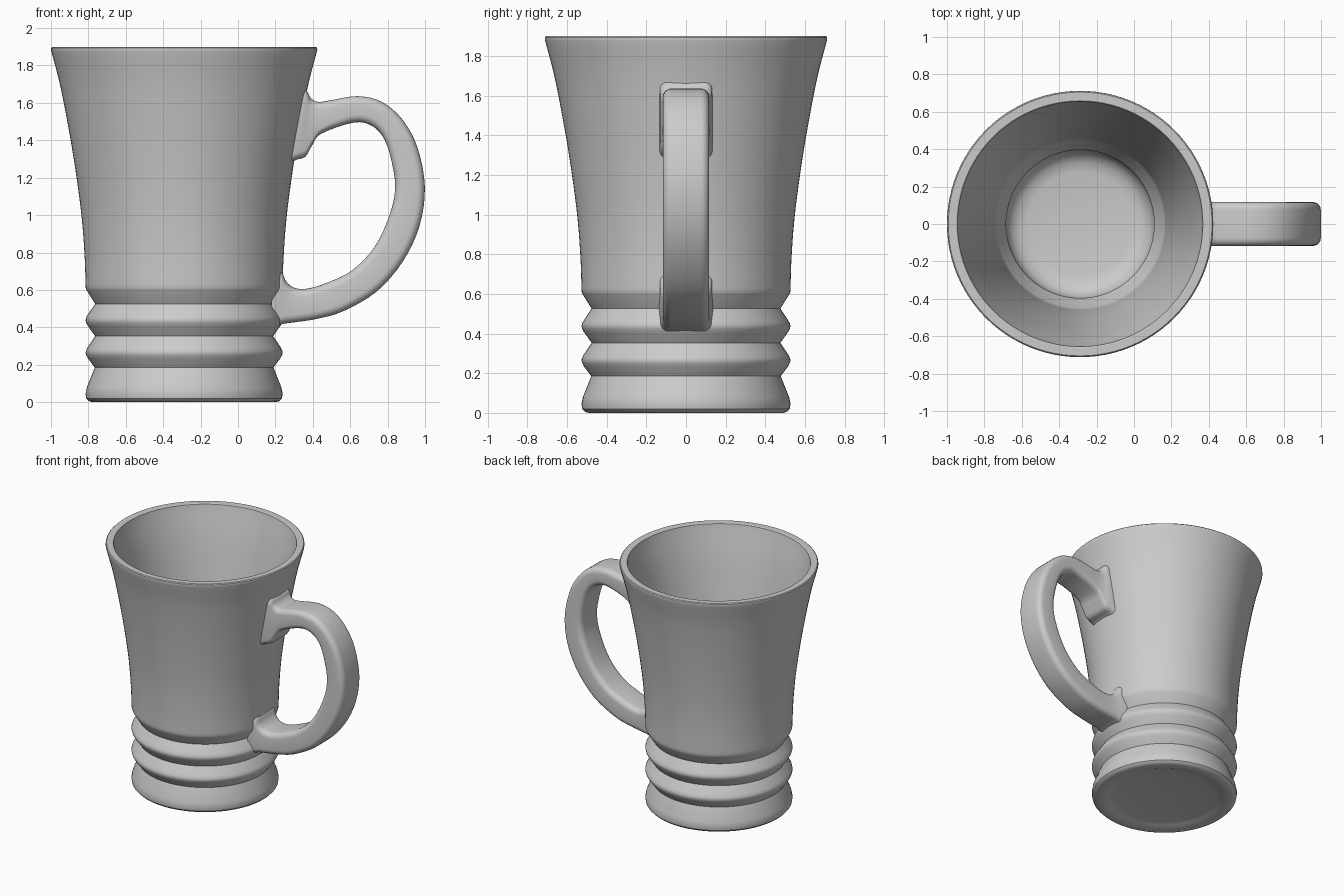
import bpy, bmesh, math
from mathutils import Vector

CX = -0.288  # axis of the cup


def spline(pts, n):
    """Catmull-Rom through tuples of any dimension, n samples per span."""
    p = [Vector(q) for q in pts]
    p = [2 * p[0] - p[1]] + p + [2 * p[-1] - p[-2]]
    out = []
    for i in range(1, len(p) - 2):
        a, b, c, d = p[i - 1:i + 3]
        for k in range(n):
            t = k / n
            out.append(0.5 * (2 * b + (c - a) * t + (2 * a - 5 * b + 4 * c - d) * t * t
                              + (3 * b - a - 3 * c + d) * t ** 3))
    return out + [p[-2]]


def loft(name, rings):
    """Skin a list of equal rings and cap both ends."""
    bm = bmesh.new()
    vs = [[bm.verts.new(co) for co in r] for r in rings]
    n = len(vs[0])
    for a, b in zip(vs, vs[1:]):
        for i in range(n):
            j = (i + 1) % n
            bm.faces.new((a[i], a[j], b[j], b[i]))
    bm.faces.new(vs[0])
    bm.faces.new(vs[-1])
    bmesh.ops.recalc_face_normals(bm, faces=bm.faces)
    mesh = bpy.data.meshes.new(name)
    bm.to_mesh(mesh)
    bm.free()
    ob = bpy.data.objects.new(name, mesh)
    bpy.context.collection.objects.link(ob)
    bpy.ops.object.select_all(action='DESELECT')
    ob.select_set(True)
    bpy.context.view_layer.objects.active = ob
    bpy.ops.object.shade_smooth_by_angle(angle=math.radians(32))
    return ob


# Cup profile (radius, z): recessed underside and foot
profile = [(0.035, 0.02), (0.37, 0.02), (0.41, 0.012), (0.44, 0.0), (0.49, 0.0),
           (0.51, 0.006), (0.523, 0.02), (0.527, 0.045), (0.52, 0.08), (0.478, 0.185)]
# Two rounded ribs, each ending in a groove
for z in (0.265, 0.438):
    profile += [(0.515, z - 0.03), (0.524, z - 0.013), (0.527, z),
                (0.524, z + 0.013), (0.515, z + 0.03), (0.476, z + 0.088)]
# Flared outer wall
profile += [(0.521, 0.598), (0.526, 0.61)]
profile += [tuple(v) for v in spline([(0.527, 0.63), (0.532, 0.78), (0.547, 0.98), (0.575, 1.2),
                                      (0.612, 1.43), (0.662, 1.69), (0.71, 1.875)], 4)]
# Lip
profile += [(0.712, 1.885), (0.711, 1.894), (0.705, 1.9), (0.662, 1.9), (0.656, 1.896)]
# Inner wall, step and floor
profile += [tuple(v) for v in spline([(0.653, 1.88), (0.604, 1.68), (0.556, 1.43), (0.518, 1.2),
                                      (0.488, 0.98), (0.468, 0.78), (0.456, 0.64)], 4)]
profile += [(0.45, 0.615), (0.403, 0.54), (0.396, 0.52), (0.396, 0.21), (0.388, 0.17),
            (0.365, 0.135), (0.33, 0.112), (0.28, 0.1), (0.035, 0.1)]

SEG = 96
loft("mug_cup", [[(CX + r * math.cos(2 * math.pi * i / SEG), r * math.sin(2 * math.pi * i / SEG), z)
                  for i in range(SEG)] for r, z in profile])

# Handle: outer edge x, z and inner edge x, z at each station, half width
stations = [
    (0.33, 1.69, 0.265, 1.27, 0.135), (0.37, 1.66, 0.31, 1.295, 0.13),
    (0.39, 1.625, 0.36, 1.312, 0.122), (0.43, 1.605, 0.395, 1.37, 0.118),
    (0.50, 1.615, 0.445, 1.435, 0.117), (0.64, 1.636, 0.62, 1.495, 0.117),
    (0.77, 1.605, 0.72, 1.475, 0.117), (0.88, 1.51, 0.785, 1.40, 0.117),
    (0.96, 1.36, 0.825, 1.27, 0.117), (0.999, 1.15, 0.84, 1.14, 0.117),
    (0.97, 0.94, 0.81, 1.0, 0.117), (0.88, 0.75, 0.73, 0.83, 0.117),
    (0.74, 0.59, 0.61, 0.705, 0.117), (0.56, 0.485, 0.48, 0.64, 0.117),
    (0.42, 0.445, 0.37, 0.607, 0.117), (0.31, 0.428, 0.30, 0.612, 0.12),
    (0.25, 0.42, 0.258, 0.645, 0.125), (0.20, 0.405, 0.237, 0.69, 0.13),
    (0.165, 0.40, 0.20, 0.72, 0.135)]


def section(s, rad=0.042, steps=5):
    """Rounded rectangle spanning the outer and inner edge points."""
    xo, zo, xi, zi, w = s
    mid = Vector(((xo + xi) / 2, 0, (zo + zi) / 2))
    d = Vector((xo - xi, 0, zo - zi))
    h = d.length / 2
    d.normalize()
    ring = []
    for q, (su, sv) in enumerate(((1, 1), (-1, 1), (-1, -1), (1, -1))):
        for k in range(steps + 1):
            a = math.pi / 2 * (q + k / steps)
            u = su * (h - rad) + rad * math.cos(a)
            v = sv * (w - rad) + rad * math.sin(a)
            ring.append(mid + d * u + Vector((0, v, 0)))
    return ring


loft("mug_handle", [section(s) for s in spline(stations, 4)])
